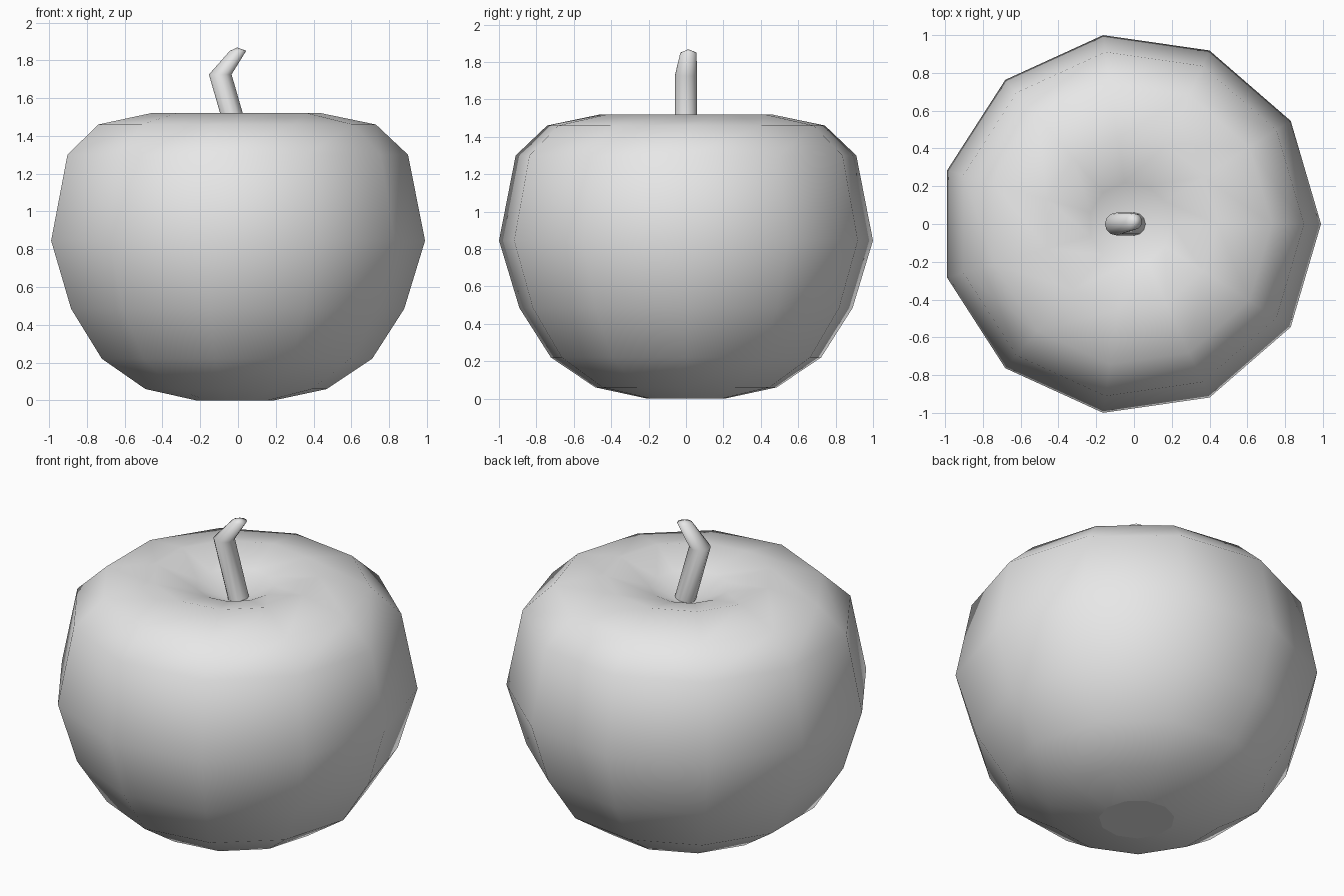
import bpy
import bmesh
import math

cube = bpy.data.objects.get("Cube")
if cube:
    bpy.data.objects.remove(cube, do_unlink=True)

grey = bpy.data.materials.new("plain grey")
grey.use_nodes = True
grey.diffuse_color = (0.8, 0.8, 0.8, 1)
grey.node_tree.nodes["Principled BSDF"].inputs["Base Color"].default_value = (0.8, 0.8, 0.8, 1)


def loft(name, rings, sides, tip):
    """Join level rings given as (x, y, z, radius), with a flat base and a pole at the tip."""
    bm = bmesh.new()
    loops = []
    for x, y, z, r in rings:
        angles = [math.tau * i / sides for i in range(sides)]
        loops.append([bm.verts.new((x + r * math.cos(a), y + r * math.sin(a), z)) for a in angles])
    for low, high in zip(loops, loops[1:]):
        for i in range(sides):
            j = (i + 1) % sides
            bm.faces.new((low[i], low[j], high[j], high[i]))
    pole = bm.verts.new(tip)
    for i in range(sides):
        bm.faces.new((loops[-1][i], loops[-1][(i + 1) % sides], pole))
    for face in bm.faces:
        face.smooth = True
    bm.faces.new(loops[0][::-1]).smooth = False
    mesh = bpy.data.meshes.new(name)
    bm.to_mesh(mesh)
    bm.free()
    mesh.materials.append(grey)
    obj = bpy.data.objects.new(name, mesh)
    bpy.context.collection.objects.link(obj)
    return obj


# Fruit body: eleven-sided lathe with a dimple at the top
centre = -0.02
profile = [(0.21, 0), (0.49, 0.06), (0.73, 0.22), (0.90, 0.485), (1.01, 0.845),
           (0.92, 1.30), (0.75, 1.46), (0.46, 1.52), (0.22, 1.46)]
loft("fruit_body", [(centre, 0, z, r) for r, z in profile], 11, (centre, 0, 1.36))

# Bent stem rising from the dimple
stem = [(0.02, 0, 1.33, 0.06), (-0.094, 0, 1.725, 0.06), (0, 0.013, 1.85, 0.043)]
loft("stem", stem, 12, (-0.004, 0.013, 1.868))
